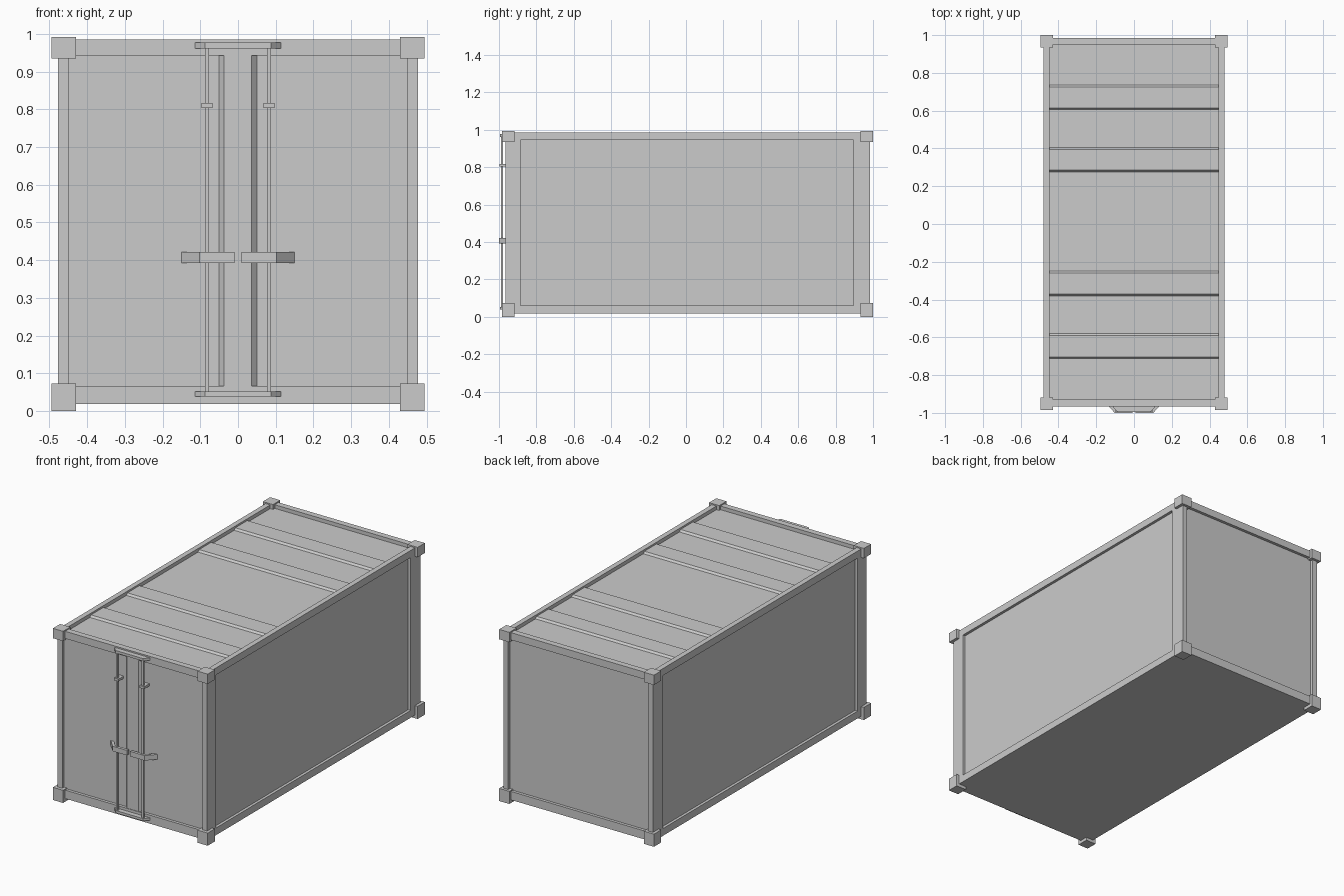
import bpy
import bmesh

cube = bpy.data.objects.get("Cube")
if cube:
    bpy.data.objects.remove(cube, do_unlink=True)

GREY = (0.6, 0.6, 0.6, 1.0)
steel = bpy.data.materials.new("grey_steel")
steel.use_nodes = True
steel.diffuse_color = GREY
steel.node_tree.nodes["Principled BSDF"].inputs["Base Color"].default_value = GREY


def finish(name, bm):
    bmesh.ops.recalc_face_normals(bm, faces=bm.faces)
    mesh = bpy.data.meshes.new(name)
    bm.to_mesh(mesh)
    bm.free()
    mesh.materials.append(steel)
    obj = bpy.data.objects.new(name, mesh)
    bpy.context.collection.objects.link(obj)
    return obj


def prism(name, points, axis, low, high):
    """Extrude a closed profile along an axis; profile uses the other two axes in order."""
    bm = bmesh.new()

    def place(p, d):
        co = list(p)
        co.insert(axis, d)
        return bm.verts.new(co)

    a = [place(p, low) for p in points]
    b = [place(p, high) for p in points]
    bm.faces.new(a)
    bm.faces.new(b)
    for i in range(len(a)):
        j = (i + 1) % len(a)
        bm.faces.new((a[i], a[j], b[j], b[i]))
    return finish(name, bm)


def box(name, x, y, z):
    return prism(name, [(x[0], y[0]), (x[1], y[0]), (x[1], y[1]), (x[0], y[1])], 2, *z)


def span(side, a, b):
    return tuple(sorted((side * a, side * b)))


HALF, INNER = 0.478, 0.448
FRONT, BACK = -0.965, 0.985
BASE, TOP = 0.018, 0.985

# Walls, doors and floor sit slightly behind the frame
box("container_walls", (-0.462, 0.462), (-0.948, 0.968), (BASE, 0.955))

# Roof sheet with four raised cross ribs
roof_low, roof_high, slope = 0.964, 0.975, 0.01
roof = [(-0.94, 0.95), (-0.94, roof_low)]
for start, end in ((-0.713, -0.58), (-0.38, -0.25), (0.275, 0.405), (0.605, 0.735)):
    roof += [(start, roof_low), (start + slope, roof_high),
             (end - slope, roof_high), (end, roof_low)]
roof += [(0.96, roof_low), (0.96, 0.95)]
prism("ribbed_roof", roof, 0, -INNER, INNER)

# Long rails, corner posts and corner blocks
for side, label in ((1, "left"), (-1, "right")):
    x = span(side, INNER, HALF)
    box(label + "_top_rail", x, (FRONT, BACK), (0.944, TOP))
    box(label + "_bottom_rail", x, (FRONT, BACK), (BASE, 0.06))
    box(label + "_front_post", x, (FRONT, -0.885), (BASE, TOP))
    box(label + "_back_post", x, (0.895, BACK), (BASE, TOP))
    for end, y in (("front", (-0.984, -0.918)), ("back", (0.934, 1.0))):
        for level, z in (("bottom", (0, 0.073)), ("top", (0.935, 0.992))):
            box(f"{label}_{end}_{level}_corner", span(side, 0.43, 0.495), y, z)

# Cross rails at both ends
for end, y in (("front", (FRONT, -0.93)), ("back", (0.95, BACK))):
    box(end + "_header", (-INNER, INNER), y, (0.943, TOP))
    box(end + "_sill", (-INNER, INNER), y, (BASE, 0.067))

# Raised strip where the doors meet
prism("door_seam", [(-0.053, -0.945), (-0.037, -0.962), (0.036, -0.962), (0.053, -0.945)],
      2, 0.066, 0.944)

# Brackets holding the lock rods
for label, z in (("bottom", (0.038, 0.052)), ("top", (0.962, 0.977))):
    prism(label + "_rod_bracket",
          [(-0.119, -0.96), (-0.088, -0.994), (0.088, -0.994), (0.119, -0.96)], 2, *z)

# Lock rods, clips and bent handles
for side, label in ((1, "left"), (-1, "right")):
    box(label + "_lock_rod", span(side, 0.077, 0.088), (-0.99, -0.979), (0.045, 0.97))
    box(label + "_rod_clip", span(side, 0.067, 0.097), (-0.996, -0.945), (0.803, 0.817))
    prism(label + "_door_handle",
          [(side * 0.153, -0.945), (side * 0.102, -1.0), (side * 0.009, -1.0),
           (side * 0.009, -0.984), (side * 0.096, -0.984), (side * 0.132, -0.945)],
          2, 0.393, 0.422)
